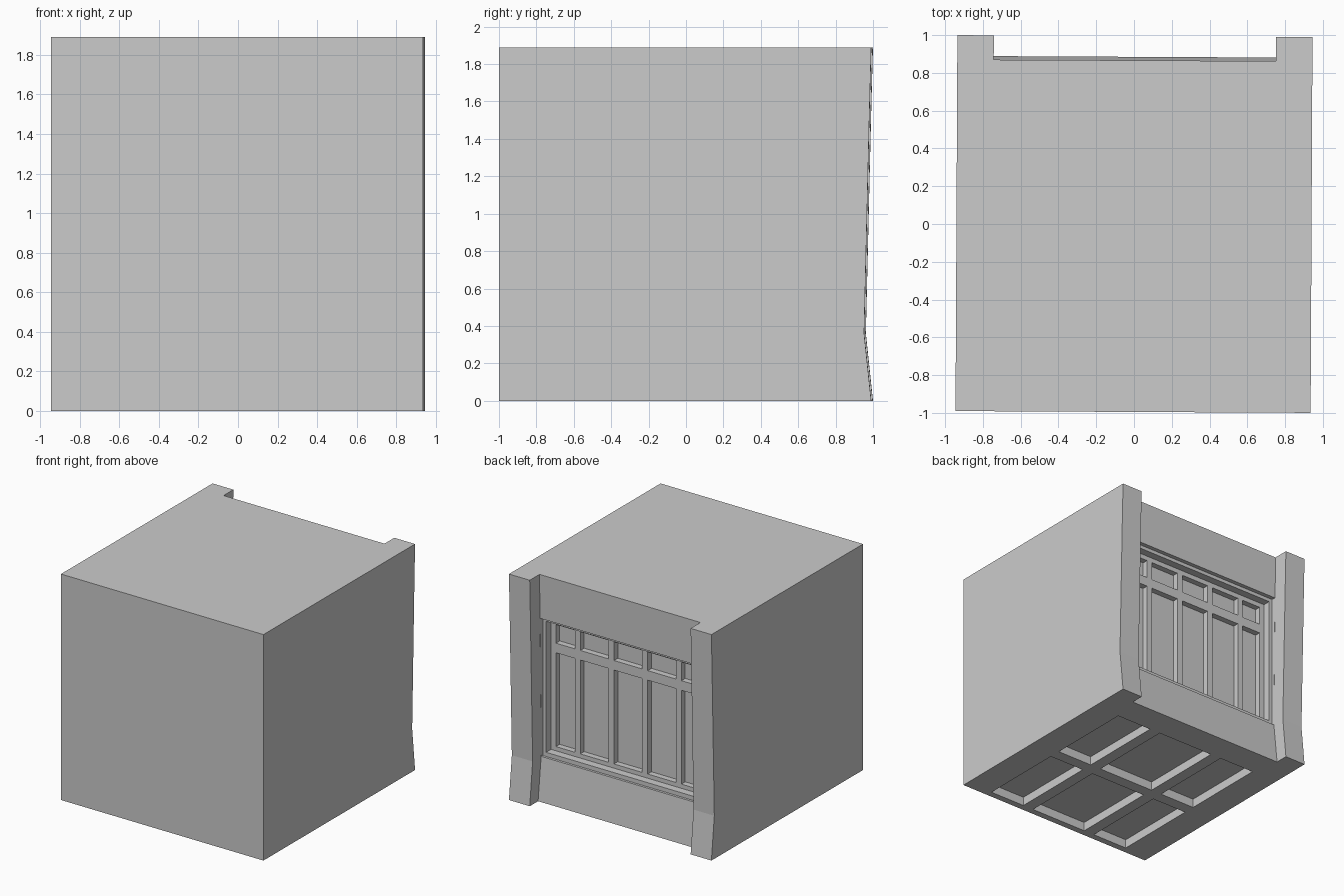
import bpy, bmesh
from mathutils import Matrix

if "Cube" in bpy.data.objects:
    bpy.data.objects.remove(bpy.data.objects["Cube"])


def extrude_profile(name, profile, x0, x1):
    """Solid made by sweeping a (y, z) outline along x."""
    bm = bmesh.new()
    face = bm.faces.new([bm.verts.new((x0, y, z)) for y, z in profile])
    res = bmesh.ops.extrude_face_region(bm, geom=[face])
    verts = [v for v in res["geom"] if isinstance(v, bmesh.types.BMVert)]
    bmesh.ops.translate(bm, verts=verts, vec=(x1 - x0, 0, 0))
    return finish(name, bm)


def boxes(name, items):
    """Several separate boxes in one mesh, each (x0, x1, y0, y1, z0, z1)."""
    bm = bmesh.new()
    for x0, x1, y0, y1, z0, z1 in items:
        m = Matrix.Translation(((x0 + x1) / 2, (y0 + y1) / 2, (z0 + z1) / 2))
        m = m @ Matrix.Diagonal((x1 - x0, y1 - y0, z1 - z0, 1))
        bmesh.ops.create_cube(bm, size=1, matrix=m)
    return finish(name, bm)


def finish(name, bm):
    bmesh.ops.recalc_face_normals(bm, faces=bm.faces)
    me = bpy.data.meshes.new(name)
    bm.to_mesh(me)
    bm.free()
    ob = bpy.data.objects.new(name, me)
    bpy.context.collection.objects.link(ob)
    return ob


def carve(target, cutter):
    """Subtract the cutter and remove it."""
    cutter.hide_render = True
    mod = target.modifiers.new("carve", "BOOLEAN")
    mod.operation = "DIFFERENCE"
    mod.solver = "EXACT"
    mod.object = cutter
    bpy.context.view_layer.objects.active = target
    bpy.ops.object.modifier_apply(modifier=mod.name)
    bpy.data.objects.remove(cutter)


H = 1.89

# Block with the pillar outline on its back, flared at the foot
block = extrude_profile("building_block", [
    (-0.995, 0), (0.995, 0), (0.957, 0.36), (0.985, 1.52), (0.995, H), (-0.995, H)], -0.94, 0.94)

# Bay between the pillars: plinth below, lintel above
carve(block, extrude_profile("bay_cutter", [
    (0.8905, -0.02 * 2), (0.885, 0), (0.845, 0.36), (0.86, 1.52), (0.866, H),
    (0.866, H + 0.1), (1.2, H + 0.1), (1.2, -0.04)], -0.747, 0.747))

# Stepped window surround
carve(block, boxes("surround_cutter", [(-0.746, 0.746, 0.825, 0.95, 0.36, 1.52)]))
carve(block, boxes("reveal_cutter", [(-0.715, 0.715, 0.76, 0.9, 0.395, 1.49)]))

# Panes: five columns, short lights above tall ones
panes = []
for k in range(-2, 3):
    x0 = max(k * 0.313 - 0.131, -0.67)
    x1 = min(k * 0.313 + 0.131, 0.67)
    for z0, z1 in ((0.43, 1.215), (1.295, 1.45)):
        panes.append((x0, x1, 0.71, 0.8, z0, z1))
carve(block, boxes("pane_cutter", panes))

# Coffers in the underside: three columns by two rows
coffers = [(x0, x1, y0, y1, -0.1, 0.075)
           for x0, x1 in ((-0.695, -0.365), (-0.265, 0.265), (0.365, 0.695))
           for y0, y1 in ((-0.94, -0.2), (-0.1, 0.64))]
carve(block, boxes("coffer_cutter", coffers))

# The whole block sits very slightly turned
block.data.transform(Matrix.Rotation(-0.005, 4, "Z"))
